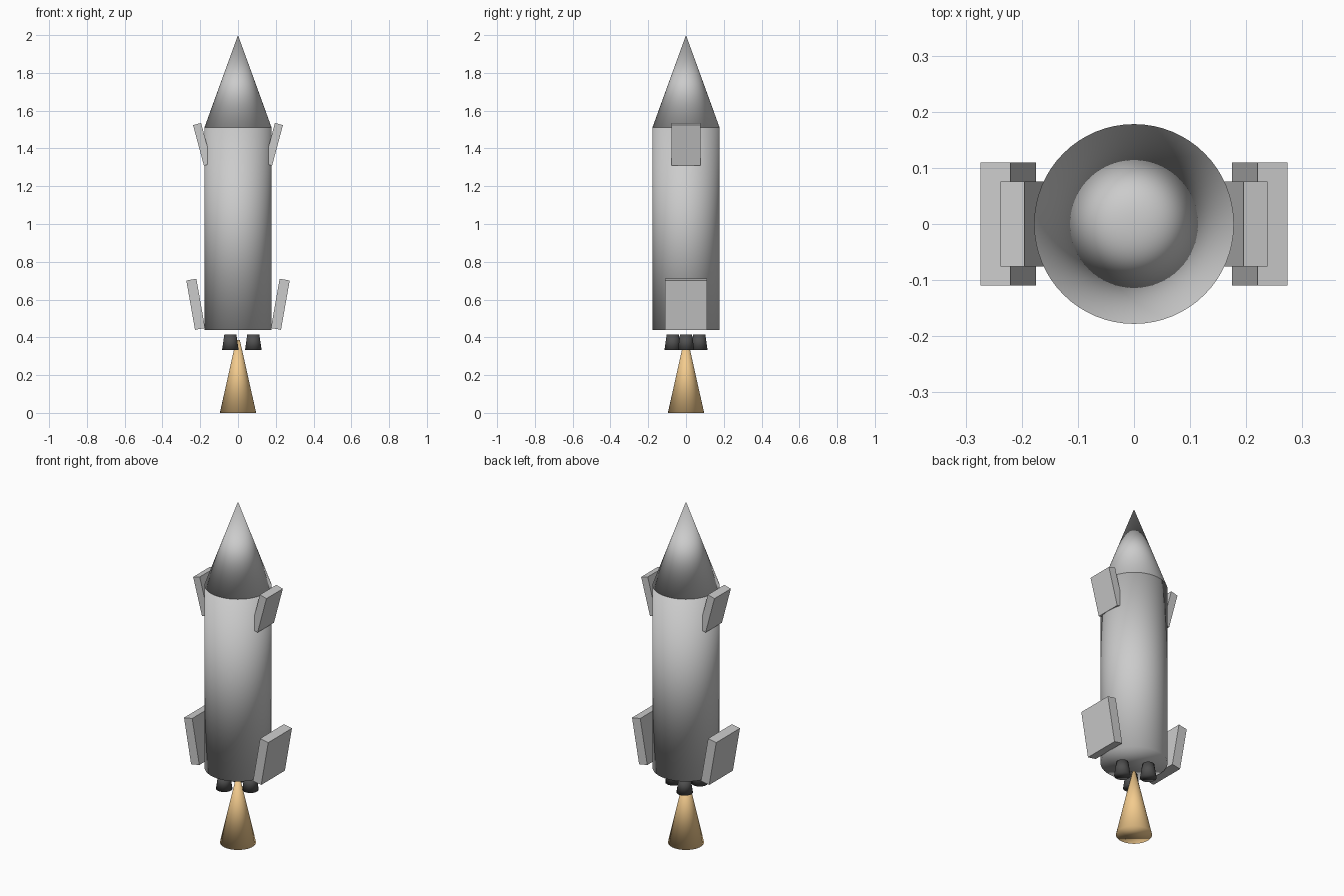
import bpy
from math import radians, cos, sin, tau

if "Cube" in bpy.data.objects:
    bpy.data.objects.remove(bpy.data.objects["Cube"])


def material(name, color):
    m = bpy.data.materials.new(name)
    m.diffuse_color = (*color, 1)
    m.use_nodes = True
    m.node_tree.nodes["Principled BSDF"].inputs["Base Color"].default_value = m.diffuse_color
    return m


def round_part(name, r_bottom, r_top, z0, z1, x=0, y=0, mat=None, sides=64):
    """Smooth-shaded, capped cone or cylinder between heights z0 and z1."""
    bpy.ops.mesh.primitive_cone_add(vertices=sides, radius1=r_bottom, radius2=r_top,
                                    depth=z1 - z0, location=(x, y, (z0 + z1) / 2))
    ob = bpy.context.object
    ob.name = name
    bpy.ops.object.shade_smooth()
    if mat:
        ob.data.materials.append(mat)
    return ob


def flap(name, side, x, z, size, tilt):
    """Flat plate leaning outward at the top."""
    bpy.ops.mesh.primitive_cube_add(size=1, location=(side * x, 0, z),
                                    rotation=(0, side * radians(tilt), 0))
    ob = bpy.context.object
    ob.name = name
    ob.scale = size
    bpy.ops.object.transform_apply(location=False, rotation=False, scale=True)
    return ob


dark = material("dark_metal", (0.08, 0.08, 0.08))
flame = material("flame_orange", (0.9, 0.6, 0.27))

# Hull and nose
round_part("hull", 0.178, 0.178, 0.44, 1.51)
round_part("nose_cone", 0.178, 0, 1.51, 2.0)

# Flaps, mirrored left and right
for side, label in ((-1, "left"), (1, "right")):
    flap(f"upper_flap_{label}", side, 0.188, 1.422, (0.044, 0.152, 0.222), 15)
    flap(f"lower_flap_{label}", side, 0.224, 0.575, (0.054, 0.22, 0.265), 10)

# Three engine nozzles in a ring
for i in range(3):
    a = tau * i / 3
    round_part(f"engine_nozzle_{i + 1}", 0.044, 0.032, 0.332, 0.415,
               0.081 * cos(a), 0.081 * sin(a), dark, 32)

# Exhaust plume
round_part("exhaust_plume", 0.096, 0.01, 0, 0.385, mat=flame)
